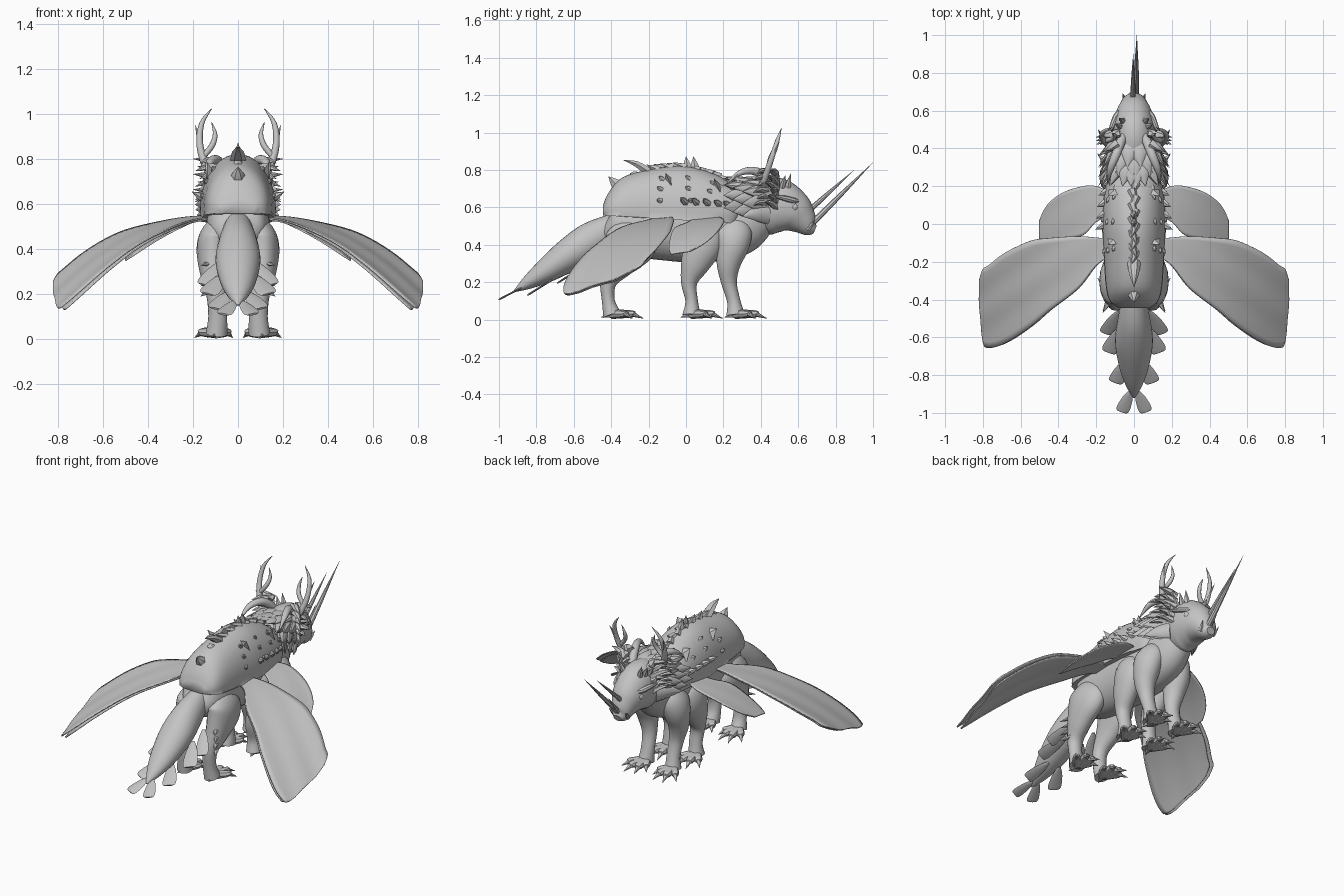
import bpy, bmesh, math, random
from mathutils import Vector

random.seed(4)
old = bpy.data.objects.get("Cube")
if old:
    bpy.data.objects.remove(old, do_unlink=True)

grey = bpy.data.materials.new("stone_grey")
grey.use_nodes = True
COLOUR = (0.55, 0.55, 0.55, 1)
grey.diffuse_color = COLOUR
grey.node_tree.nodes["Principled BSDF"].inputs["Base Color"].default_value = COLOUR


def smooth_rows(rows, sub):
    """Catmull-Rom interpolation of equal-length tuples."""
    out = []
    n = len(rows)
    for i in range(n - 1):
        quad = [rows[max(i - 1, 0)], rows[i], rows[i + 1], rows[min(i + 2, n - 1)]]
        for s in range(sub):
            t = s / sub
            out.append([0.5 * (2 * b + (c - a) * t + (2 * a - 5 * b + 4 * c - d) * t * t
                               + (3 * b - a - 3 * c + d) * t ** 3) for a, b, c, d in zip(*quad)])
    return out + [list(rows[-1])]


def loft(bm, stations, seg=12, sub=4):
    """Skin elliptical rings; station = x, y, z, half width, half height."""
    rows = smooth_rows(stations, sub)
    pts = [Vector(r[:3]) for r in rows]
    rings = []
    for i, r in enumerate(rows):
        tan = (pts[min(i + 1, len(pts) - 1)] - pts[max(i - 1, 0)]).normalized()
        ref = Vector((0, 1, 0)) if abs(tan.x) > 0.9 else Vector((1, 0, 0))
        side = (ref - tan * ref.dot(tan)).normalized()
        up = tan.cross(side)
        w, h = max(r[3], 0.0008), max(r[4], 0.0008)
        rings.append([bm.verts.new(pts[i] + side * w * math.cos(k * math.tau / seg)
                                   + up * h * math.sin(k * math.tau / seg)) for k in range(seg)])
    for a, b in zip(rings, rings[1:]):
        for k in range(seg):
            bm.faces.new((a[k], a[k - 1], b[k - 1], b[k]))
    bm.faces.new(rings[0])
    bm.faces.new(rings[-1])


def spike(bm, start, end, r, flat=1.0, bend=0.0, seg=6):
    a, b = Vector(start), Vector(end)
    mid = a.lerp(b, 0.5) + Vector((0, 0, bend))
    loft(bm, [(*a, r, r * flat), (*mid, r * 0.7, r * 0.7 * flat), (*b, 0, 0)], seg, 3)


def leaf(bm, start, end, w):
    a, b = Vector(start), Vector(end)
    loft(bm, [(*a.lerp(b, t), w * k, 0.005) for t, k in
              ((0, 0.25), (0.35, 0.75), (0.8, 1), (0.97, 0.85), (1, 0.6))], 8, 3)


def finish(name, bm, mirror=False, angle=40, solid=0):
    bmesh.ops.recalc_face_normals(bm, faces=bm.faces)
    mesh = bpy.data.meshes.new(name)
    bm.to_mesh(mesh)
    bm.free()
    ob = bpy.data.objects.new(name, mesh)
    bpy.context.collection.objects.link(ob)
    mesh.materials.append(grey)
    if solid:
        mod = ob.modifiers.new("Thickness", "SOLIDIFY")
        mod.thickness = solid
        mod.offset = 0
    if mirror:
        ob.modifiers.new("Mirror", "MIRROR").use_mirror_merge = False
    bpy.ops.object.select_all(action="DESELECT")
    ob.select_set(True)
    bpy.context.view_layer.objects.active = ob
    bpy.ops.object.shade_smooth_by_angle(angle=math.radians(angle))


def body_part(name, rows, seg=28):
    bm = bmesh.new()
    loft(bm, [(0, *r) for r in rows], seg)
    finish(name, bm)


# Torso, neck, head and tail pod: y, z, half width, half height
body_part("torso", [(-.44, .5, .05, .05), (-.4, .49, .11, .11), (-.3, .5, .14, .16), (-.1, .5, .14, .185),
                    (.05, .49, .14, .185), (.2, .48, .135, .165), (.3, .52, .12, .16), (.38, .58, .1, .13)])
body_part("head", [(.33, .59, .08, .1), (.4, .605, .105, .145), (.49, .605, .112, .152), (.57, .575, .1, .12),
                   (.62, .535, .078, .085), (.66, .495, .055, .052), (.69, .48, .028, .022)])
body_part("tail_pod", [(-.38, .5, .06, .07), (-.5, .43, .085, .095), (-.62, .35, .1, .09),
                       (-.75, .26, .08, .065), (-.85, .195, .045, .035), (-.92, .15, .004, .004)])

# Domed back shell with a flattened, flared rim
bm = bmesh.new()
shell_rows = [(-.445, .08, .03), (-.41, .125, .105), (-.33, .148, .185), (-.15, .16, .23), (0, .168, .24),
              (.15, .16, .2), (.25, .14, .14), (.29, .1, .07)]
loft(bm, [(0, y, .58, w, h) for y, w, h in shell_rows], 40, 5)
for v in bm.verts:
    rim = .53 - .06 * v.co.y
    if v.co.z < rim:
        v.co.z = rim
        v.co.x *= 1.06
finish("back_shell", bm)


def on_shell(y, angle, out=1.0):
    for a, b in zip(shell_rows, shell_rows[1:]):
        if a[0] <= y <= b[0]:
            t = (y - a[0]) / (b[0] - a[0])
            w, h = (p + (q - p) * t for p, q in zip(a[1:], b[1:]))
            return Vector((w * out * math.cos(angle), y, .58 + h * out * math.sin(angle)))


# Shell studs, flat side fins and rim thorns
bm = bmesh.new()
for y in (-.12, -.02, .03, .09, .14, .19, .23):
    for a in (.25, .55, .85):
        if random.random() < .75:
            yy = y + random.uniform(-.02, .02)
            spike(bm, on_shell(yy, a, .95), on_shell(yy, a, 1.08) - Vector((0, .02, 0)), .017)
for y in (0, .06, .12, .18, .23):
    spike(bm, on_shell(y, .2, .9), on_shell(y, .2, 1.24) - Vector((0, .03, -.015)), .022)
for y in (-.09, .17):
    loft(bm, [(*on_shell(y, .85, .92), .05, .02), (*on_shell(y - .02, .8, 1.22), 0, 0)], 4, 2)
finish("shell_thorns", bm, True)

# Spine crest, rump scale and thorns
bm = bmesh.new()
for i in range(14):
    p = on_shell(.27 - i * .036, math.pi / 2, .96)
    x = .012 * (-1) ** i
    spike(bm, p + Vector((x, .02, 0)), p + Vector((-x, -.05, .03)), .024, .9)
for y in (.05, .01):
    spike(bm, (0, y, .79), (0, y - .01, .872), .022, 1.4)
spike(bm, (0, -.35, .7), (0, -.415, .765), .04)
spike(bm, (0, -.2, .79), (0, -.335, .852), .036, .7, .012)
for y in (-.27, -.36):
    spike(bm, on_shell(y, 1.57, .95), on_shell(y - .03, 1.57, 1.05), .028)
finish("spine_crest", bm)

# Six legs with splayed, clawed feet
LEG_X = [(.055, .55, .03), (.088, .47, .072), (.108, .4, .076), (.108, .3, .062),
         (.095, .2, .046), (.09, .1, .042), (.095, .025, .048)]
LEGS = {
    "hind": [(-.26, .05), (-.28, .12), (-.3, .14), (-.36, .09), (-.415, .046), (-.415, .035), (-.395, .05)],
    "middle": [(.09, .05), (.09, .1), (.09, .105), (.05, .08), (.017, .045), (.03, .034), (.03, .05)],
    "front": [(.23, .05), (.25, .1), (.25, .09), (.228, .066), (.23, .043), (.255, .036), (.265, .05)],
}
for name, rows in LEGS.items():
    bm = bmesh.new()
    loft(bm, [(x, y, z, w, d) for (x, z, w), (y, d) in zip(LEG_X, rows)], 18)
    finish(name + "_leg", bm, True)
    bm = bmesh.new()
    heel = rows[-1][0]
    for ang, length in ((-35, .12), (-10, .16), (14, .165), (42, .14)):
        d = Vector((math.sin(math.radians(ang)), math.cos(math.radians(ang)), 0))
        p = Vector((.095, heel, 0))
        loft(bm, [(*(p + d * length * t + Vector((0, 0, z))), w, h) for t, z, w, h in
                  ((0, .03, .028, .027), (.45, .03, .026, .022), (.7, .03, .022, .018),
                   (.75, .025, .014, .012), (1.05, .006, .001, .001))], 8, 3)
    spike(bm, (.095, heel, .03), (.11, heel - .06, .012), .018)
    finish(name + "_foot", bm, True)

# Elbow frills behind the hind thighs
bm = bmesh.new()
for i in range(4):
    spike(bm, (.12, -.39, .22 + i * .04), (.165, -.46 - .01 * (i % 2), .19 + i * .045), .02, .6)
finish("thigh_frill", bm, True)


# Wings: span position, leading edge, trailing edge
def wing(name, rows, height, shrink=1.0, drop=0.0):
    bm = bmesh.new()
    prev = None
    for x, lead, trail in smooth_rows(rows, 4):
        mid = (lead + trail) / 2
        line = []
        for k in range(15):
            y = mid + (lead - mid) * shrink * (1 - k / 7)
            wave = .005 * math.sin(y * 30 + x * 20)
            line.append(bm.verts.new((x * shrink, y, height(x, y) - drop + wave * x)))
        if prev:
            for k in range(14):
                bm.faces.new((prev[k], prev[k + 1], line[k + 1], line[k]))
        prev = line
    finish(name, bm, True, solid=.007)


rear = [(.11, -.08, -.16), (.2, -.072, -.22), (.3, -.065, -.345), (.45, -.075, -.46), (.55, -.09, -.545),
        (.68, -.15, -.63), (.765, -.215, -.655), (.8, -.24, -.62), (.82, -.3, -.4)]
fore = [(.11, .16, .05), (.2, .2, .01), (.27, .2, -.06), (.38, .165, -.085), (.46, .1, -.09), (.5, .02, -.08)]
rear_z = lambda x, y: .542 - .4 * x * x + .48 * x * (y + .24)
fore_z = lambda x, y: .55 - .75 * x * x + .4 * x * y
wing("rear_wing", rear, rear_z)
wing("rear_wing_lining", rear, rear_z, .97, .007)
wing("front_wing", fore, fore_z)

# Blunt leaf fins along the tail
bm = bmesh.new()
leaf(bm, (.08, -.46, .34), (.15, -.58, .24), .04)
leaf(bm, (.06, -.54, .29), (.135, -.68, .2), .045)
leaf(bm, (.04, -.72, .21), (.1, -.84, .135), .042)
leaf(bm, (.015, -.88, .17), (.065, -.995, .11), .036)
finish("tail_fins", bm, True)

# Branching antlers
bm = bmesh.new()
loft(bm, [(.1, .4, .7, .022, .022), (.147, .43, .78, .018, .018), (.17, .46, .87, .015, .015),
          (.16, .49, .96, .011, .011), (.115, .51, 1.025, .001, .001)], 10)
loft(bm, [(.155, .44, .81, .013, .013), (.115, .45, .86, .013, .013), (.102, .47, .91, .01, .01),
          (.118, .48, .965, .001, .001)], 10)
spike(bm, (.165, .46, .86), (.19, .5, .95), .011)
finish("antlers", bm, True)

# Swept-back curved horns
bm = bmesh.new()
loft(bm, [(.06, .46, .72, .026, .026), (.09, .38, .79, .024, .024), (.125, .29, .785, .018, .016),
          (.14, .21, .72, .001, .001)], 10)
finish("curved_horns", bm, True)

# Mane of broad scales flaring from the neck
bm = bmesh.new()
for ring in range(3):
    for k in range(5):
        a = -.3 + k * .42 + ring * .14
        y = .44 - ring * .05
        c, s = math.cos(a), math.sin(a)
        spike(bm, (.095 * c, y, .6 + .125 * s), (.19 * c, y - .14, .6 + .165 * s),
              .045 * (abs(s) + .25), (abs(c) + .25) / (abs(s) + .25), .008, 8)
finish("neck_mane", bm, True)

# Cheek frill and crown thorns
bm = bmesh.new()
for k in range(6):
    z = .6 + k * .034
    spike(bm, (.085, .48, z), (.18 + .02 * (k % 2), .42 + .02 * (k % 3), z + .03), .03, .7, .01)
    spike(bm, (.09, .43, z + .02), (.19 - .02 * (k % 2), .36 + .02 * (k % 2), z + .01), .028, .7, .01)
for k in range(4):
    spike(bm, (.05 + .01 * k, .54 - .03 * k, .69), (.08 + .02 * k, .56 - .03 * k, .78 - .01 * k), .02)
finish("cheek_frill", bm, True)

# Long nose spikes
bm = bmesh.new()
spike(bm, (.01, .63, .47), (.015, 1, .84), .018, seg=8)
spike(bm, (-.006, .61, .54), (-.004, .9, .8), .016, seg=8)
spike(bm, (0, .66, .49), (0, .78, .64), .016, seg=8)
finish("nose_spikes", bm)

# Eyes, brows and lip tusks
bm = bmesh.new()
bmesh.ops.create_uvsphere(bm, u_segments=12, v_segments=8, radius=.02)
bmesh.ops.translate(bm, verts=bm.verts, vec=(.083, .58, .6))
finish("eyes", bm, True)
bm = bmesh.new()
loft(bm, [(.04, .61, .63, .012, .012), (.085, .58, .635, .018, .016), (.115, .52, .65, .014, .014),
          (.14, .46, .66, .001, .001)], 8)
spike(bm, (.045, .65, .48), (.06, .69, .53), .014)
finish("brows_and_tusks", bm, True)
